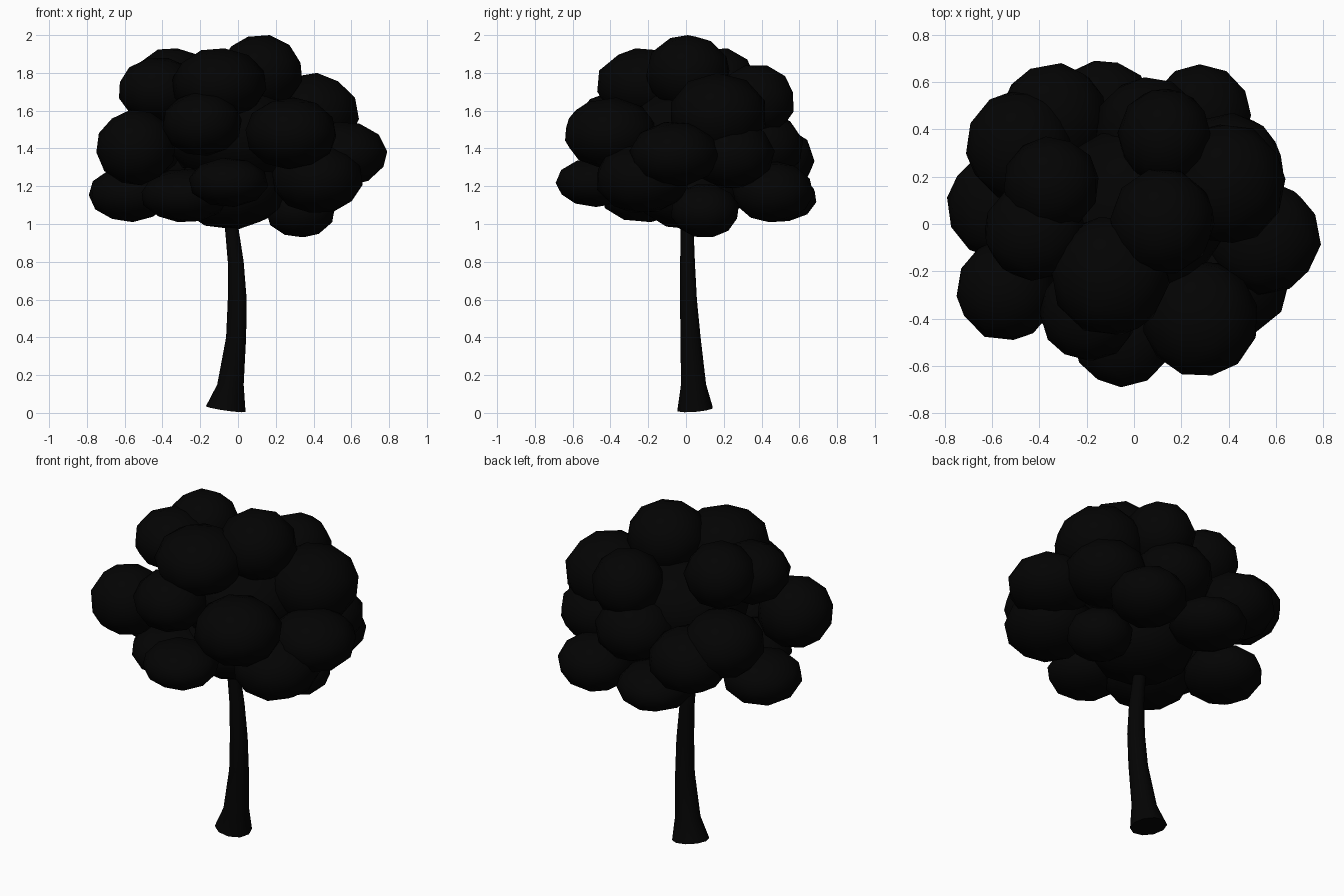
import bpy, bmesh, math, random
from mathutils import Euler, Vector

if "Cube" in bpy.data.objects:
    bpy.data.objects.remove(bpy.data.objects["Cube"])

random.seed(4)


def black(name, v):
    m = bpy.data.materials.new(name)
    m.diffuse_color = (v, v, v, 1)
    m.use_nodes = True
    m.node_tree.nodes["Principled BSDF"].inputs["Base Color"].default_value = m.diffuse_color
    return m


leaf_mat = black("dark_leaf", 0.001)
bark_mat = black("dark_bark", 0.001)


def finish(bm, name, mat):
    bmesh.ops.recalc_face_normals(bm, faces=bm.faces[:])
    me = bpy.data.meshes.new(name)
    bm.to_mesh(me)
    bm.free()
    me.materials.append(mat)
    for p in me.polygons:
        p.use_smooth = True
    ob = bpy.data.objects.new(name, me)
    bpy.context.collection.objects.link(ob)
    return ob


def leaf_clump(name, x, y, z, r, rz):
    """Low-poly ball, randomly turned, fitted to the given half sizes."""
    bm = bmesh.new()
    bmesh.ops.create_icosphere(bm, subdivisions=2, radius=1)
    rot = Euler([random.uniform(0, math.tau) for _ in range(3)]).to_matrix()
    bmesh.ops.transform(bm, matrix=rot.to_4x4(), verts=bm.verts)
    half = [max(abs(v.co[i]) for v in bm.verts) for i in range(3)]
    for v in bm.verts:
        v.co = Vector((x + v.co.x * r / half[0],
                       y + v.co.y * r / half[1],
                       z + v.co.z * rz / half[2]))
    finish(bm, name, leaf_mat)


# Trunk: flared base with a gentle bend (centre x, centre y, z, radius x, radius y)
rings = [(-0.065, 0.048, 0.02, 0.105, 0.098), (-0.04, 0.04, 0.15, 0.07, 0.07),
         (-0.01, 0.024, 0.40, 0.053, 0.056), (-0.004, 0.013, 0.60, 0.05, 0.047),
         (-0.012, 0.008, 0.80, 0.042, 0.041), (-0.036, 0.006, 1.0, 0.035, 0.035),
         (-0.06, 0.0, 1.25, 0.028, 0.028)]
SIDES = 10
bm = bmesh.new()
loops = []
for k, (cx, cy, z, rx, ry) in enumerate(rings):
    loop = []
    for i in range(SIDES):
        a = math.tau * i / SIDES
        tilt = (-0.015 * math.cos(a) + 0.008 * math.sin(a)) if k == 0 else 0
        loop.append(bm.verts.new((cx + rx * math.cos(a), cy + ry * math.sin(a), z + tilt)))
    loops.append(loop)
for lo, hi in zip(loops, loops[1:]):
    for i in range(SIDES):
        j = (i + 1) % SIDES
        bm.faces.new((lo[i], lo[j], hi[j], hi[i]))
bm.faces.new(loops[0][::-1])
bm.faces.new(loops[-1])
trunk = finish(bm, "trunk", bark_mat)
for e in trunk.data.edges:
    if all(v < SIDES for v in e.vertices):
        e.use_edge_sharp = True

# Crown: overlapping clumps (x, y, z, half width, half height)
clumps = {
    "left_low": (-0.57, 0.08, 1.16, 0.22, 0.15),
    "left_middle": (-0.54, -0.28, 1.405, 0.21, 0.20),
    "left_top": (-0.42, -0.03, 1.71, 0.21, 0.17),
    "back_left_top": (-0.35, 0.17, 1.75, 0.20, 0.18),
    "front_top": (-0.10, -0.22, 1.74, 0.25, 0.19),
    "peak": (0.12, 0.01, 1.80, 0.22, 0.20),
    "right_top": (0.39, 0.17, 1.58, 0.25, 0.22),
    "right_middle": (0.55, -0.06, 1.37, 0.24, 0.17),
    "right_low": (0.42, -0.23, 1.24, 0.24, 0.18),
    "right_bottom": (0.33, 0.10, 1.07, 0.18, 0.14),
    "front_right": (0.28, -0.40, 1.48, 0.24, 0.19),
    "front_low": (-0.05, -0.48, 1.22, 0.21, 0.13),
    "front_middle": (-0.19, -0.37, 1.53, 0.21, 0.17),
    "front_left_bottom": (-0.28, -0.22, 1.15, 0.23, 0.14),
    "back_low": (-0.13, 0.48, 1.14, 0.21, 0.13),
    "back_left_high": (-0.48, 0.33, 1.43, 0.23, 0.19),
    "back_left_low": (-0.34, 0.45, 1.34, 0.23, 0.18),
    "back_top": (0.13, 0.37, 1.65, 0.20, 0.19),
    "back_right_low": (0.28, 0.46, 1.17, 0.215, 0.16),
    "back_right_middle": (0.40, 0.24, 1.37, 0.23, 0.18),
    "back_middle": (0.06, 0.40, 1.41, 0.22, 0.18),
    "core_low": (-0.04, 0.02, 1.18, 0.29, 0.21),
    "core_high": (0.0, 0.04, 1.47, 0.37, 0.26),
}
for name, dims in clumps.items():
    leaf_clump("leaves_" + name, *dims)
